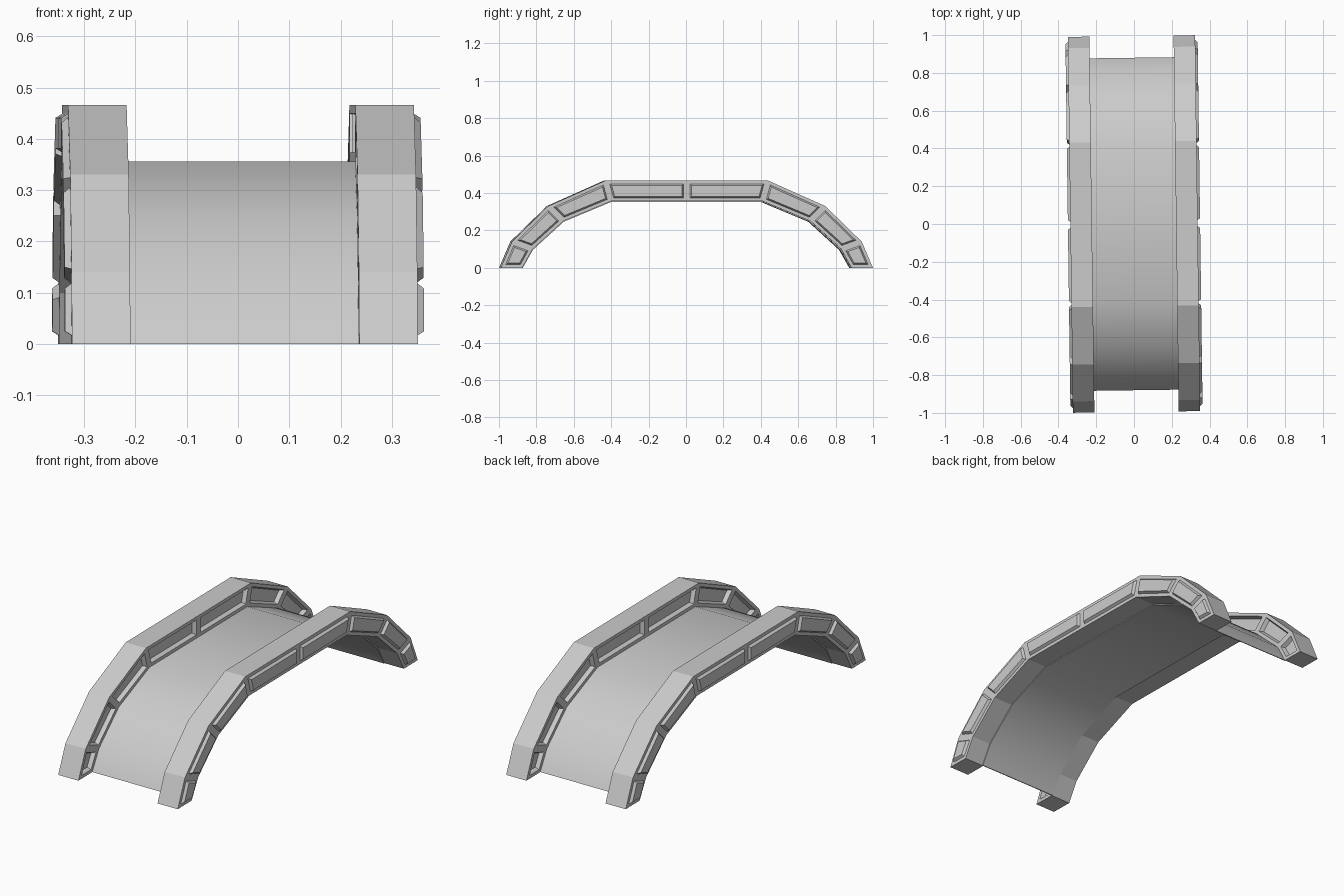
import bpy, bmesh, math

if "Cube" in bpy.data.objects:
    bpy.data.objects.remove(bpy.data.objects["Cube"])

TURN = 0.0135          # the whole bridge is turned slightly about z
X_IN, X_OUT = 0.223, 0.337

# half profiles of the arch (y, z), from foot to crown
upper = [(-0.995, 0.0), (-0.935, 0.14), (-0.74, 0.33), (-0.435, 0.466)]
lower = [(-0.88, 0.0), (-0.825, 0.10), (-0.66, 0.25), (-0.405, 0.356)]


def full(half, crown=True):
    mid = [(0.0, half[-1][1])] if crown else []
    return half + mid + [(-y, z) for y, z in reversed(half)]


def finish(bm, name):
    bmesh.ops.recalc_face_normals(bm, faces=bm.faces[:])
    me = bpy.data.meshes.new(name)
    bm.to_mesh(me)
    bm.free()
    ob = bpy.data.objects.new(name, me)
    bpy.context.collection.objects.link(ob)
    ob.rotation_euler.z = TURN
    return ob


def side_beam(name, s):
    bm = bmesh.new()
    rings = []
    for (yu, zu), (yl, zl) in zip(full(upper), full(lower)):
        rings.append([bm.verts.new(p) for p in (
            (s * X_IN, yl, zl), (s * X_OUT, yl, zl),
            (s * X_OUT, yu, zu), (s * X_IN, yu, zu))])
    outer, inner = [], []
    for a, b in zip(rings, rings[1:]):
        for k in range(4):
            j = (k + 1) % 4
            f = bm.faces.new((a[k], a[j], b[j], b[k]))
            if k == 1:
                outer.append(f)
            elif k == 3:
                inner.append(f)
    bm.faces.new(rings[0])
    bm.faces.new(rings[-1])
    bmesh.ops.recalc_face_normals(bm, faces=bm.faces[:])
    # raised panels outside, sunken panels on the road side
    for faces, depth in ((outer, 0.013), (inner, -0.02)):
        bmesh.ops.inset_individual(bm, faces=faces, thickness=0.017, use_even_offset=True)
        bmesh.ops.inset_individual(bm, faces=faces, thickness=0.008, depth=depth,
                                   use_even_offset=True)
    return finish(bm, name)


side_beam("left_beam", -1)
side_beam("right_beam", 1)

# curved road deck, a thin plate following the underside of the beams
bm = bmesh.new()
T = 0.004
prof = full(lower, False)
top = [(y, z) for y, z in prof]
bot = [(y * 0.995, max(z - T, 0.0)) for y, z in prof]
loop = top + bot[::-1]
L = [bm.verts.new((-X_IN - 0.005, y, z)) for y, z in loop]
R = [bm.verts.new((X_IN + 0.005, y, z)) for y, z in loop]
n = len(loop)
for i in range(n):
    j = (i + 1) % n
    bm.faces.new((L[i], L[j], R[j], R[i]))
m = len(prof)
for side in (L, R):
    for i in range(m - 1):
        bm.faces.new((side[i], side[i + 1], side[n - 2 - i], side[n - 1 - i]))
deck = finish(bm, "road_deck")
bpy.context.view_layer.objects.active = deck
deck.select_set(True)
bpy.ops.object.shade_smooth_by_angle(angle=math.radians(35))
